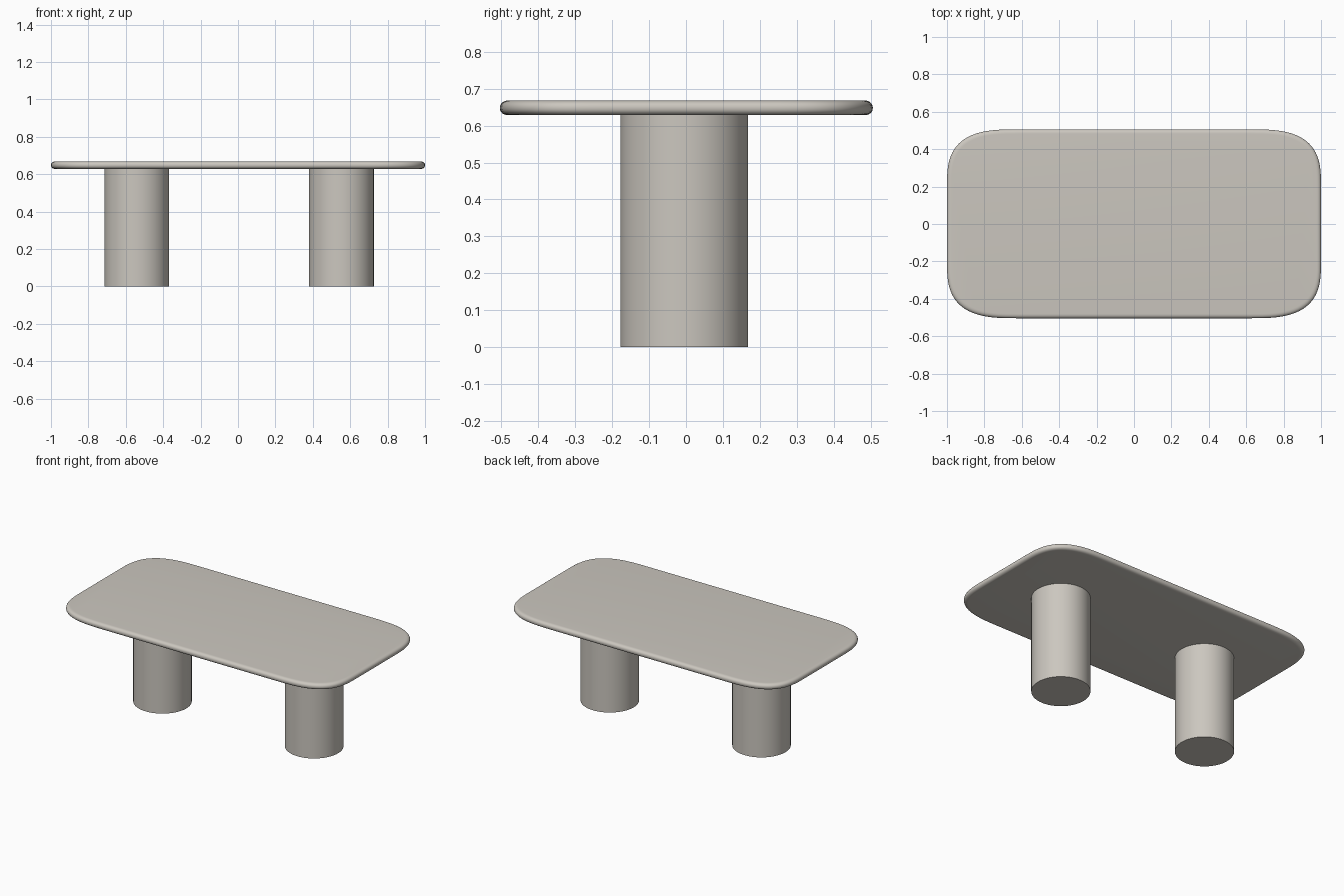
import bpy, bmesh, math

if "Cube" in bpy.data.objects:
    bpy.data.objects.remove(bpy.data.objects["Cube"])

stone = bpy.data.materials.new("warm_grey_stone")
stone.diffuse_color = (0.60, 0.57, 0.52, 1)
stone.use_nodes = True
stone.node_tree.nodes["Principled BSDF"].inputs["Base Color"].default_value = stone.diffuse_color


def finish(bm, name, angle):
    bmesh.ops.recalc_face_normals(bm, faces=bm.faces)
    me = bpy.data.meshes.new(name)
    bm.to_mesh(me)
    bm.free()
    me.materials.append(stone)
    ob = bpy.data.objects.new(name, me)
    bpy.context.collection.objects.link(ob)
    bpy.ops.object.select_all(action='DESELECT')
    ob.select_set(True)
    bpy.context.view_layer.objects.active = ob
    bpy.ops.object.shade_smooth_by_angle(angle=math.radians(angle))
    return ob


def spow(v, p):
    return math.copysign(abs(v) ** p, v)


def outline(inset, n=20):
    """Rectangle with soft superelliptic corners, pulled in by inset."""
    pts = []
    for q in range(4):
        sx, sy = [(1, 1), (-1, 1), (-1, -1), (1, -1)][q]
        for i in range(n + 1):
            a = math.pi / 2 * (q + i / n)
            x = sx * 0.62 + (0.38 - inset) * spow(math.cos(a) if i % n else round(math.cos(a)), 2 / 3)
            y = sy * 0.20 + (0.305 - inset) * spow(math.sin(a) if i % n else round(math.sin(a)), 2 / 3)
            pts.append((x, y))
    return pts


# Table top: stacked outlines following a rounded edge
bm = bmesh.new()
zc, half, depth, steps = 0.648, 0.020, 0.024, 12
rings = []
for k in range(steps + 1):
    t = -math.pi / 2 + math.pi * k / steps
    z = zc + half * spow(math.sin(t), 0.9)
    inset = depth * (1 - max(math.cos(t), 0) ** 0.9)
    rings.append([bm.verts.new((x, y + 0.001, z)) for x, y in outline(inset)])
for lo, hi in zip(rings, rings[1:]):
    for i in range(len(lo)):
        j = (i + 1) % len(lo)
        bm.faces.new((lo[i], lo[j], hi[j], hi[i]))
bm.faces.new(rings[0])
bm.faces.new(rings[-1])
finish(bm, "table_top", 40)

# Two cylindrical legs
for name, x in (("left_leg", -0.541), ("right_leg", 0.553)):
    bm = bmesh.new()
    bmesh.ops.create_cone(bm, cap_ends=True, segments=64, radius1=0.173, radius2=0.173, depth=0.63)
    bmesh.ops.translate(bm, verts=bm.verts, vec=(x, -0.005, 0.315))
    finish(bm, name, 30)
